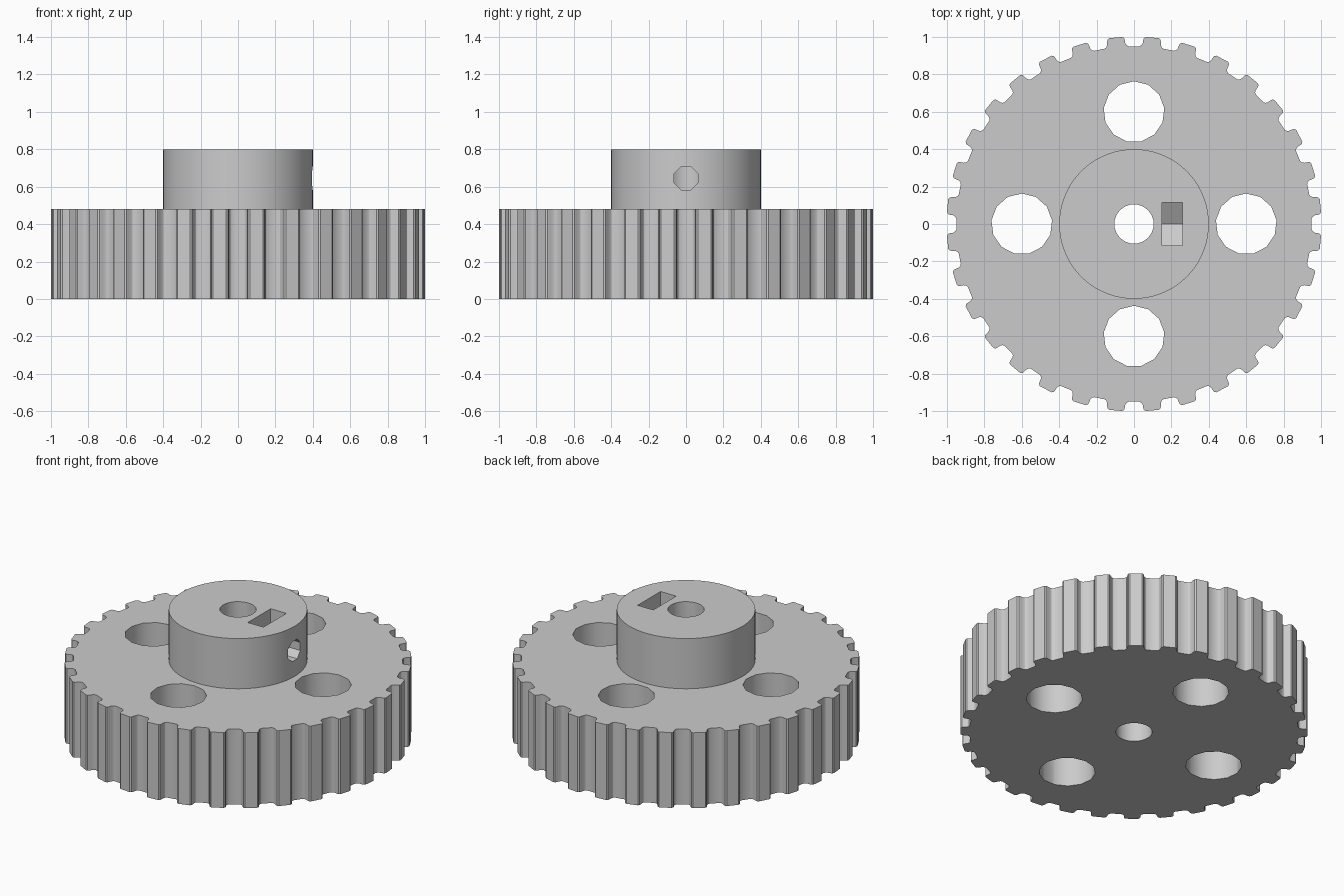
import bpy
import bmesh
from math import sin, cos, tan, pi
from mathutils import Matrix

if "Cube" in bpy.data.objects:
    bpy.data.objects.remove(bpy.data.objects["Cube"])

TEETH = 32
BODY_TOP, HUB_TOP = 0.48, 0.8
SCREW_Z = 0.645
ALONG_X = Matrix(((0, 0, 1, 0), (1, 0, 0, 0), (0, 1, 0, 0), (0, 0, 0, 1)))

grey = bpy.data.materials.new("light grey")
grey.use_nodes = True
colour = (0.6, 0.6, 0.6, 1)
grey.diffuse_color = colour
grey.node_tree.nodes["Principled BSDF"].inputs["Base Color"].default_value = colour


def ring(radius, sides, start=0.0, centre=(0, 0)):
    return [(centre[0] + radius * cos(start + 2 * pi * i / sides),
             centre[1] + radius * sin(start + 2 * pi * i / sides)) for i in range(sides)]


def prism(name, outline, low, high, matrix=Matrix(), round_base=0.0):
    """Extrude a counter-clockwise outline from low to high."""
    bm = bmesh.new()
    bottom = [bm.verts.new((u, v, low)) for u, v in outline]
    top = [bm.verts.new((u, v, high)) for u, v in outline]
    base = bm.faces.new(bottom[::-1])
    bm.faces.new(top)
    n = len(outline)
    for i in range(n):
        j = (i + 1) % n
        bm.faces.new((bottom[i], bottom[j], top[j], top[i]))
    if round_base:
        bmesh.ops.bevel(bm, geom=list(base.edges), offset=round_base, segments=4,
                        profile=0.5, affect='EDGES')
    bm.transform(matrix)
    bmesh.ops.recalc_face_normals(bm, faces=bm.faces)
    mesh = bpy.data.meshes.new(name)
    bm.to_mesh(mesh)
    bm.free()
    mesh.materials.append(grey)
    obj = bpy.data.objects.new(name, mesh)
    bpy.context.collection.objects.link(obj)
    return obj


def select_only(obj):
    bpy.ops.object.select_all(action='DESELECT')
    obj.select_set(True)
    bpy.context.view_layer.objects.active = obj


def cut(obj, cutters):
    for cutter in cutters:
        select_only(obj)
        mod = obj.modifiers.new("cut", 'BOOLEAN')
        mod.operation = 'DIFFERENCE'
        mod.solver = 'EXACT'
        mod.object = cutter
        bpy.ops.object.modifier_apply(modifier=mod.name)


# Toothed wheel: one groove flank, mirrored and repeated round the rim
flank = [(0.03, 0.95), (0.041, 0.956), (0.048, 0.968), (0.05, 0.985), (0.054, 0.996), (0.063, 1.002)]
groove = [(-a, r) for a, r in reversed(flank)] + flank
rim = [(r * cos(a + 2 * pi * t / TEETH), r * sin(a + 2 * pi * t / TEETH))
       for t in range(TEETH) for a, r in groove]
wheel = prism("toothed_wheel", rim, 0, BODY_TOP)

# Hub with a rounded lower edge
hub = prism("hub", ring(0.4, 72), BODY_TOP, HUB_TOP, round_base=0.028)

# Cutters: shaft bore, four lightening holes, screw hole and nut slot
bore = prism("bore_cutter", ring(0.105, 32), -0.2, 1)
holes = [prism("hole_cutter", ring(0.163, 13, pi / 2, c), -0.2, 0.7)
         for c in ((0.6, 0), (0, 0.6), (-0.6, 0), (0, -0.6))]
screw = prism("screw_cutter", ring(0.068, 8, pi / 8, (0, SCREW_Z)), 0.03, 0.6, ALONG_X)
half = 0.115
slope = half * tan(pi / 6)
slot_shape = [(0, SCREW_Z - 2 * slope), (half, SCREW_Z - slope), (half, 1),
              (-half, 1), (-half, SCREW_Z - slope)]
slot = prism("nut_slot_cutter", slot_shape, 0.15, 0.26, ALONG_X)

cut(wheel, [bore] + holes)
cut(hub, [bore, screw, slot])
for cutter in [bore, screw, slot] + holes:
    bpy.data.objects.remove(cutter)

for part in (wheel, hub):
    select_only(part)
    bpy.ops.object.shade_smooth_by_angle(angle=pi / 6)
